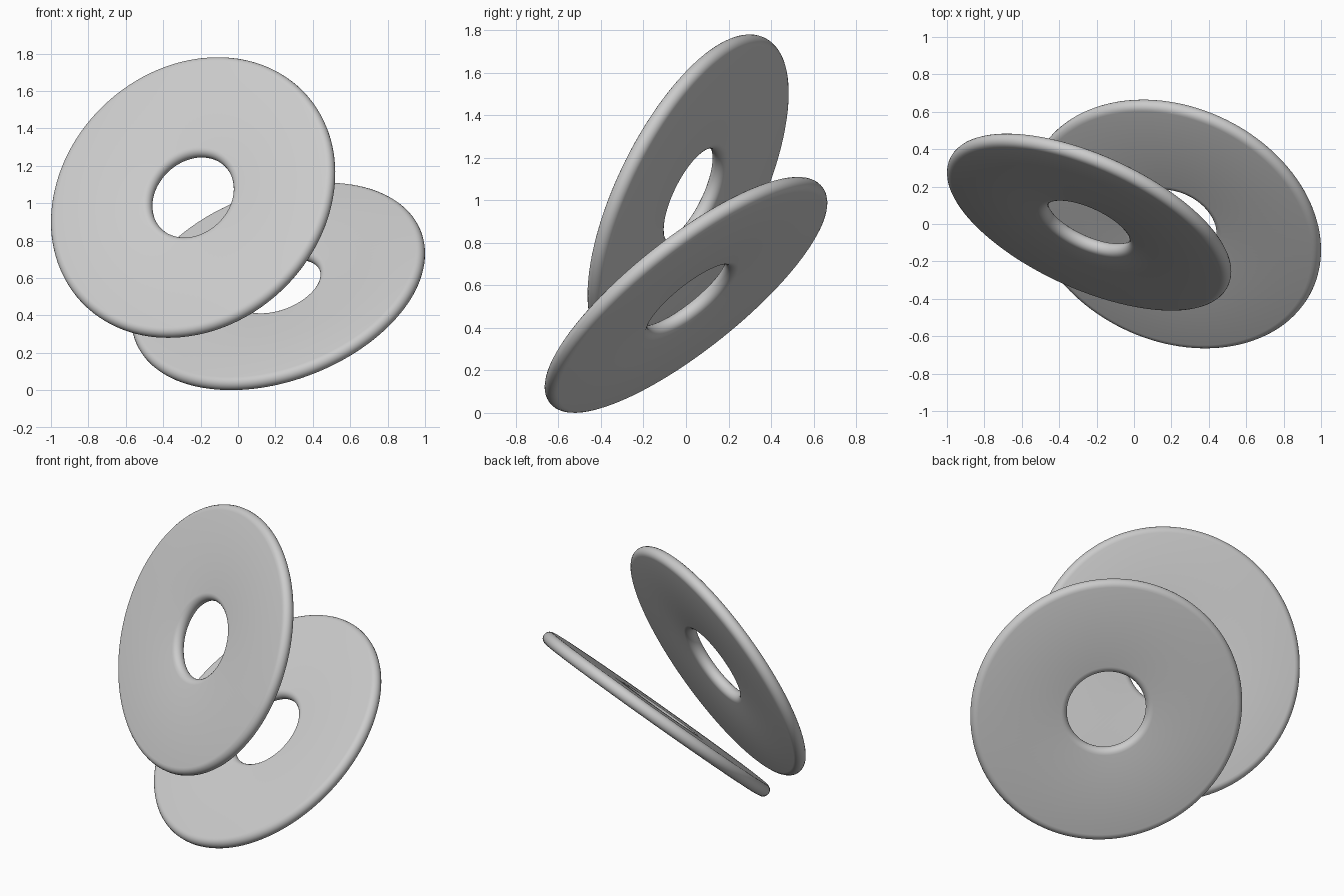
import bpy, bmesh
from math import sin, cos, pi
from mathutils import Vector, Matrix

if "Cube" in bpy.data.objects:
    bpy.data.objects.remove(bpy.data.objects["Cube"])

R_OUT, R_IN, EDGE = 0.818, 0.238, 0.04   # outer radius, hole radius, edge rounding
SEGS, ARC = 128, 10


def ring_disc(name, centre, normal):
    # stadium cross-section: rounded outer rim, flat faces, rounded hole rim
    profile = []
    for mid, start in ((R_OUT - EDGE, -pi / 2), (R_IN + EDGE, pi / 2)):
        for i in range(ARC + 1):
            a = start + pi * i / ARC
            profile.append((mid + EDGE * cos(a), EDGE * sin(a)))

    # revolve the section around the disc axis
    bm = bmesh.new()
    rings = []
    for s in range(SEGS):
        t = 2 * pi * s / SEGS
        rings.append([bm.verts.new((r * cos(t), r * sin(t), z)) for r, z in profile])
    n = len(profile)
    for s in range(SEGS):
        a, b = rings[s], rings[(s + 1) % SEGS]
        for i in range(n):
            j = (i + 1) % n
            bm.faces.new((a[i], b[i], b[j], a[j])).smooth = True
    bmesh.ops.recalc_face_normals(bm, faces=bm.faces)

    mesh = bpy.data.meshes.new(name)
    bm.to_mesh(mesh)
    bm.free()
    obj = bpy.data.objects.new(name, mesh)
    bpy.context.collection.objects.link(obj)
    # tilt the axis onto the wanted normal
    turn = Vector(normal).to_track_quat('Z', 'Y').to_matrix().to_4x4()
    obj.matrix_world = Matrix.Translation(centre) @ turn
    return obj


# upper disc, leaning steeply; lower disc, lying flatter
ring_disc("upper_disc", (-0.24, 0.01, 1.03), (-0.379, -0.832, 0.409))
ring_disc("lower_disc", (0.215, 0.0, 0.555), (-0.288, -0.596, 0.75))
